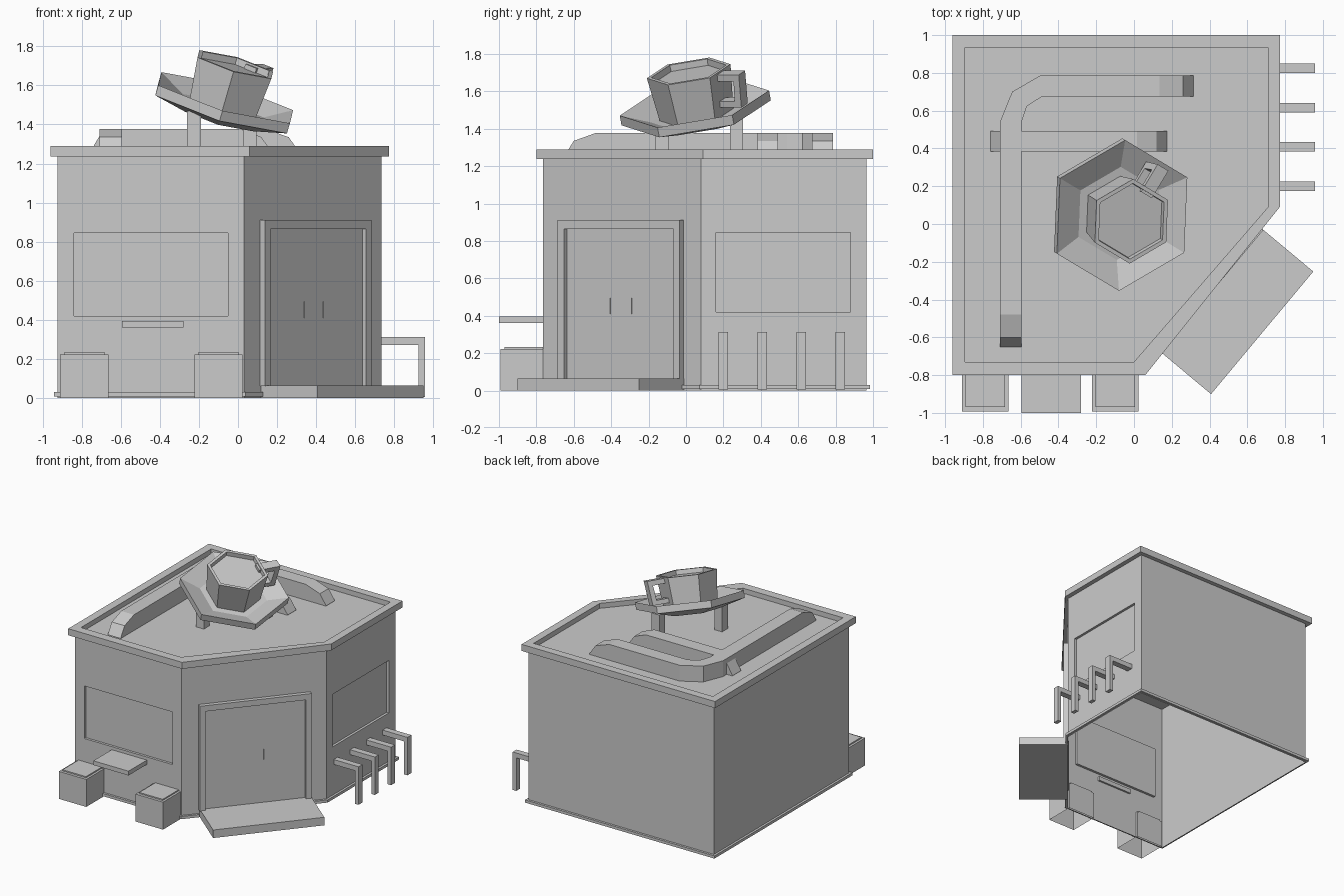
import bpy, bmesh
from math import cos, sin, radians
from mathutils import Vector as V

if "Cube" in bpy.data.objects:
    bpy.data.objects.remove(bpy.data.objects["Cube"])


def loft(name, rings, start=True, end=True, closed=True):
    """Skin equal-length rings of points, optionally capping both ends."""
    bm = bmesh.new()
    vs = [[bm.verts.new(p) for p in r] for r in rings]
    n = len(rings[0])
    for a, b in zip(vs, vs[1:]):
        for i in range(n if closed else n - 1):
            j = (i + 1) % n
            bm.faces.new((a[i], a[j], b[j], b[i]))
    if start:
        bm.faces.new(vs[0][::-1])
    if end:
        bm.faces.new(vs[-1])
    bmesh.ops.recalc_face_normals(bm, faces=bm.faces)
    me = bpy.data.meshes.new(name)
    bm.to_mesh(me)
    bm.free()
    ob = bpy.data.objects.new(name, me)
    bpy.context.collection.objects.link(ob)
    return ob


def at(pts, z):
    return [V((x, y, z)) for x, y in pts]


def prism(name, pts, z0, z1, **kw):
    return loft(name, [at(pts, z0), at(pts, z1)], **kw)


def box(name, x0, x1, y0, y1, z0, z1, **kw):
    return prism(name, [(x0, y0), (x1, y0), (x1, y1), (x0, y1)], z0, z1, **kw)


def extrude(name, pts, vec):
    return loft(name, [pts, [p + vec for p in pts]])


# Walls: open-bottomed shell, with recessed windows in the front and right sides
H = 1.24
A, B, C, D, E = (-.925, -.765), (.03, -.765), (.735, .08), (.735, .965), (-.925, .965)


def window_wall(name, a, b, lo, hi, z0, z1, inward):
    a, b = V((*a, 0)), V((*b, 0))
    d = (b - a).normalized()
    up = V((0, 0, 1))
    outer = [a, b, b + up * H, a + up * H]
    hole = [a + d * lo + up * z0, a + d * hi + up * z0,
            a + d * hi + up * z1, a + d * lo + up * z1]
    loft(name, [outer, hole, [p + inward * .02 for p in hole]], start=False)


prism("plain_walls", [D, E, A], 0, H, start=False, end=False, closed=False)
prism("corner_wall", [B, C], 0, H, start=False, end=False, closed=False)
window_wall("front_window_wall", A, B, .085, .875, .42, .845, V((0, 1, 0)))
window_wall("right_window_wall", C, D, .08, .80, .42, .845, V((-1, 0, 0)))

# Roof tray with parapet
roof_out = [(-.96, -.8), (.06, -.8), (.772, .09), (.772, 1), (-.96, 1)]
roof_in = [(-.895, -.73), (0, -.73), (.71, .09), (.71, .935), (-.895, .935)]
loft("roof", [at(roof_out, 1.237), at(roof_out, 1.29), at(roof_in, 1.29), at(roof_in, 1.25)])

# Entrance coordinates: s along the cut corner, p outward from it
along = (V((*C, 0)) - V((*B, 0))).normalized()
out = V((along.y, -along.x, 0))


def door_pt(s, p, z):
    return V((*B, 0)) + along * s + out * p + V((0, 0, z))


def door_box(name, s0, s1, z0, z1, p0, p1):
    pts = [door_pt(s, p0, z) for s, z in ((s0, z0), (s1, z0), (s1, z1), (s0, z1))]
    return extrude(name, pts, out * (p1 - p0))


frame = [(.13, .06), (.13, .912), (.98, .912), (.98, .06),
         (.937, .06), (.937, .865), (.173, .865), (.173, .06)]
extrude("door_frame", [door_pt(s, 0, z) for s, z in frame], out * .033)
door_box("double_door", .173, .937, .06, .865, -.01, .008)
for side, s in (("left", .475), ("right", .625)):
    door_box(side + "_door_handle", s - .003, s + .003, .41, .495, .006, .012)
door_box("entrance_step", .138, .983, 0, .065, 0, .377)

# Base trim, broken at the door
t = .018
e0, e1 = door_pt(.985, 0, 0), door_pt(.13, 0, 0)
o0, o1 = e0 + out * t, e1 + out * t
path_in = [e0.xy, C, D, E, A, B, e1.xy]
path_out = [o0.xy, (C[0] + t, C[1] - .008), (D[0] + t, D[1] + t), (E[0] - t, E[1] + t),
            (A[0] - t, A[1] - t), (B[0] + .008, B[1] - t), o1.xy]
prism("base_trim", path_in + path_out[::-1], .008, .03)

# Front planters and window shelf
for side, x in (("left", -.787), ("right", -.1)):
    box(side + "_planter", x - .123, x + .123, -.992, -.75, 0, .222, start=False)
    box(side + "_planter_soil", x - .105, x + .105, -.97, -.75, .222, .232, start=False)
box("window_shelf", -.595, -.28, -1, -.75, .36, .395)

# Right-hand rails
rail = [(.735, .272), (.925, .272), (.925, .005), (.957, .005), (.957, .312), (.735, .312)]
for i in range(4):
    y = .2 + i * .208
    extrude(f"side_rail_{i + 1}", [V((x, y - .025, z)) for x, z in rail], V((0, .05, 0)))


# Roof ducts, each station: left xy, right xy, top height
def duct(name, stations):
    rings = [[V((*l, 1.245)), V((*r, 1.245)), V((*r, z)), V((*l, z))] for l, r, z in stations]
    return loft(name, rings)


top = 1.378
main = [((-.71, y), (-.595, y), z) for y, z in ((-.65, 1.255), (-.6, 1.335), (-.48, top), (.54, top))]
main += [((-.645, .7), (-.567, .623), top), ((-.495, .787), (-.487, .675), top)]
main += [((x, .787), (x, .675), z) for x, z in ((.135, top), (.26, 1.335), (.315, 1.255))]
duct("main_roof_duct", main)
duct("branch_roof_duct", [((x, .493), (x, .383), z) for x, z in
                          ((-.76, 1.255), (-.708, 1.342), (-.65, 1.376), (.015, 1.376),
                           (.12, 1.335), (.175, 1.255))])

# Posts holding up the tilted cup
box("front_sign_post", -.26, -.19, -.165, -.09, 1.245, 1.47)
box("back_sign_post", .025, .095, .235, .305, 1.245, 1.46)

# Tilted hexagonal saucer and cup
origin = V((-.063, .045, 1.537))
axis = V((.29, -.18, 1)).normalized()
tilt = V((0, 0, 1)).rotation_difference(axis)


def tilted(x, y, z):
    return origin + tilt @ V((x, y, z))


def hexagon(r, h):
    return [tilted(r * cos(radians(29 + 60 * i)), r * sin(radians(29 + 60 * i)), h) for i in range(6)]


loft("saucer", [hexagon(r, h) for r, h in ((.21, -.11), (.405, -.055), (.405, 0), (.25, -.065))])
loft("cup", [hexagon(r, h) for r, h in ((.2, -.065), (.227, .18), (.203, .18), (.2, .145))])

# Cup handle, a squared hook on one side of the hexagon
hook = [(.16, .17), (.33, .17), (.31, -.015), (.16, -.015), (.16, .02), (.275, .02), (.29, .132), (.16, .132)]
a = radians(59)
radial, side = V((cos(a), sin(a), 0)), V((-sin(a), cos(a), 0))
pts = [tilted(*(radial * r - side * .035 + V((0, 0, h)))) for r, h in hook]
extrude("cup_handle", pts, tilt @ (side * .07))
